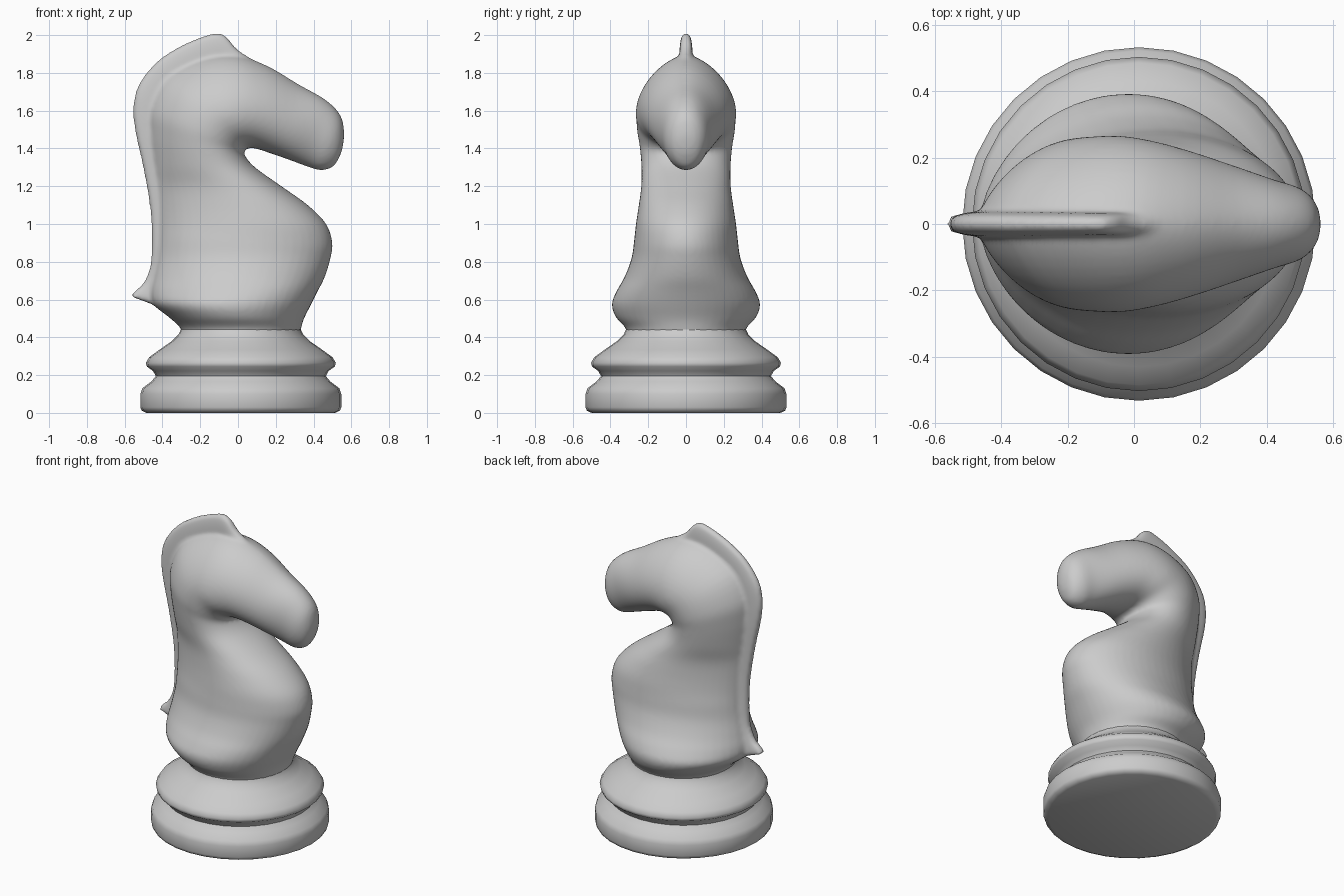
import bpy, bmesh, math

CX = 0.015  # axis of the turned base


def finish(name, bm):
    bmesh.ops.recalc_face_normals(bm, faces=bm.faces)
    me = bpy.data.meshes.new(name)
    bm.to_mesh(me)
    bm.free()
    ob = bpy.data.objects.new(name, me)
    bpy.context.collection.objects.link(ob)
    me.shade_smooth()
    return ob


def spline(keys, steps):
    """Catmull-Rom resampling of a list of equal-length tuples."""
    k = [keys[0]] + keys + [keys[-1]]
    out = []
    for a, b, c, d in zip(k, k[1:], k[2:], k[3:]):
        for i in range(steps):
            t = i / steps
            out.append([0.5 * (2 * q + (r - p) * t + (2 * p - 5 * q + 4 * r - s) * t * t
                               + (3 * q - p - 3 * r + s) * t ** 3)
                        for p, q, r, s in zip(a, b, c, d)])
    return out + [list(keys[-1])]


def bridge(bm, rings):
    for a, b in zip(rings, rings[1:]):
        for i in range(len(a)):
            j = (i + 1) % len(a)
            bm.faces.new((a[i], a[j], b[j], b[i]))
    bm.faces.new(rings[0])
    bm.faces.new(rings[-1])


def loft(bm, keys, segs, power, steps=4):
    """Rings span back point to front point; bias < 1 moves the widest spot forward."""
    rings = []
    for bx, bz, fx, fz, w, bias in spline(keys, steps):
        ring = []
        for i in range(segs):
            t = 2 * math.pi * i / segs
            u = ((1 - math.cos(t)) / 2) ** bias
            y = w * math.copysign(abs(math.sin(t)) ** power, math.sin(t))
            ring.append(bm.verts.new((bx + (fx - bx) * u, y, bz + (fz - bz) * u)))
        rings.append(ring)
    bridge(bm, rings)


# Turned base
profile = [(0.50, 0), (0.525, 0.012), (0.532, 0.03), (0.532, 0.10), (0.522, 0.13),
           (0.475, 0.165), (0.45, 0.195), (0.465, 0.222), (0.497, 0.245), (0.503, 0.265),
           (0.485, 0.295), (0.43, 0.335), (0.365, 0.38), (0.33, 0.415), (0.316, 0.445),
           (0.31, 0.47)]
bm = bmesh.new()
rings = [[bm.verts.new((CX + r * math.cos(2 * math.pi * i / 32),
                        r * math.sin(2 * math.pi * i / 32), z)) for i in range(32)]
         for r, z in profile]
bridge(bm, rings)
base = finish("base", bm)
bpy.context.view_layer.objects.active = base
base.select_set(True)
bpy.ops.object.shade_smooth_by_angle(angle=math.radians(50))

# Chest, neck and head: back x, back z, front x, front z, half width, bias
body = [
    (-0.295, 0.40, 0.325, 0.40, 0.31, 1), (-0.305, 0.45, 0.335, 0.45, 0.32, 1),
    (-0.37, 0.51, 0.35, 0.50, 0.37, 1), (-0.45, 0.575, 0.385, 0.57, 0.393, 0.95),
    (-0.465, 0.64, 0.42, 0.64, 0.37, 0.9), (-0.45, 0.72, 0.46, 0.72, 0.325, 0.9),
    (-0.43, 0.82, 0.49, 0.82, 0.288, 0.9), (-0.42, 0.92, 0.50, 0.90, 0.275, 0.9),
    (-0.42, 1.0, 0.467, 1.0, 0.265, 0.85), (-0.425, 1.1, 0.37, 1.1, 0.25, 0.8),
    (-0.435, 1.2, 0.23, 1.2, 0.237, 0.75), (-0.45, 1.31, 0.09, 1.30, 0.236, 0.75),
    (-0.47, 1.48, 0.035, 1.365, 0.245, 0.75), (-0.465, 1.62, 0.037, 1.39, 0.257, 0.75),
    (-0.38, 1.775, 0.05, 1.40, 0.263, 0.75), (-0.20, 1.875, 0.07, 1.403, 0.265, 0.75),
    (-0.02, 1.895, 0.11, 1.395, 0.25, 0.8), (0.15, 1.84, 0.17, 1.375, 0.222, 0.85),
    (0.32, 1.74, 0.27, 1.34, 0.178, 0.9), (0.46, 1.66, 0.37, 1.303, 0.135, 1),
    (0.54, 1.58, 0.44, 1.284, 0.11, 1), (0.562, 1.49, 0.505, 1.305, 0.07, 1),
    (0.557, 1.42, 0.545, 1.37, 0.02, 1),
]
# Mane crest: outer x, outer z, inner x, inner z, half width, bias
mane = [
    (-0.57, 0.618, -0.40, 0.555, 0.036, 1), (-0.545, 0.648, -0.30, 0.62, 0.037, 1),
    (-0.50, 0.69, -0.30, 0.68, 0.038, 1), (-0.463, 0.79, -0.30, 0.79, 0.038, 1),
    (-0.457, 0.95, -0.30, 0.95, 0.038, 1), (-0.468, 1.10, -0.30, 1.10, 0.038, 1),
    (-0.503, 1.30, -0.32, 1.29, 0.038, 1), (-0.545, 1.49, -0.34, 1.45, 0.038, 1),
    (-0.555, 1.62, -0.34, 1.56, 0.038, 1), (-0.525, 1.74, -0.32, 1.64, 0.038, 1),
    (-0.425, 1.865, -0.25, 1.72, 0.037, 1), (-0.28, 1.955, -0.17, 1.76, 0.036, 1),
    (-0.13, 2.01, -0.08, 1.78, 0.035, 1), (-0.065, 1.995, -0.02, 1.78, 0.034, 1),
    (-0.01, 1.93, 0.03, 1.76, 0.034, 1), (0.08, 1.87, 0.08, 1.74, 0.03, 1),
]
bm = bmesh.new()
loft(bm, body, 48, 1.0)
loft(bm, mane, 20, 0.65)
horse = finish("horse_body", bm)

# Fuse crest and body into one soft surface
fuse = horse.modifiers.new("fuse", 'REMESH')
fuse.mode = 'VOXEL'
fuse.voxel_size = 0.012
fuse.use_smooth_shade = True
soft = horse.modifiers.new("soften", 'SMOOTH')
soft.factor = 0.5
soft.iterations = 8
